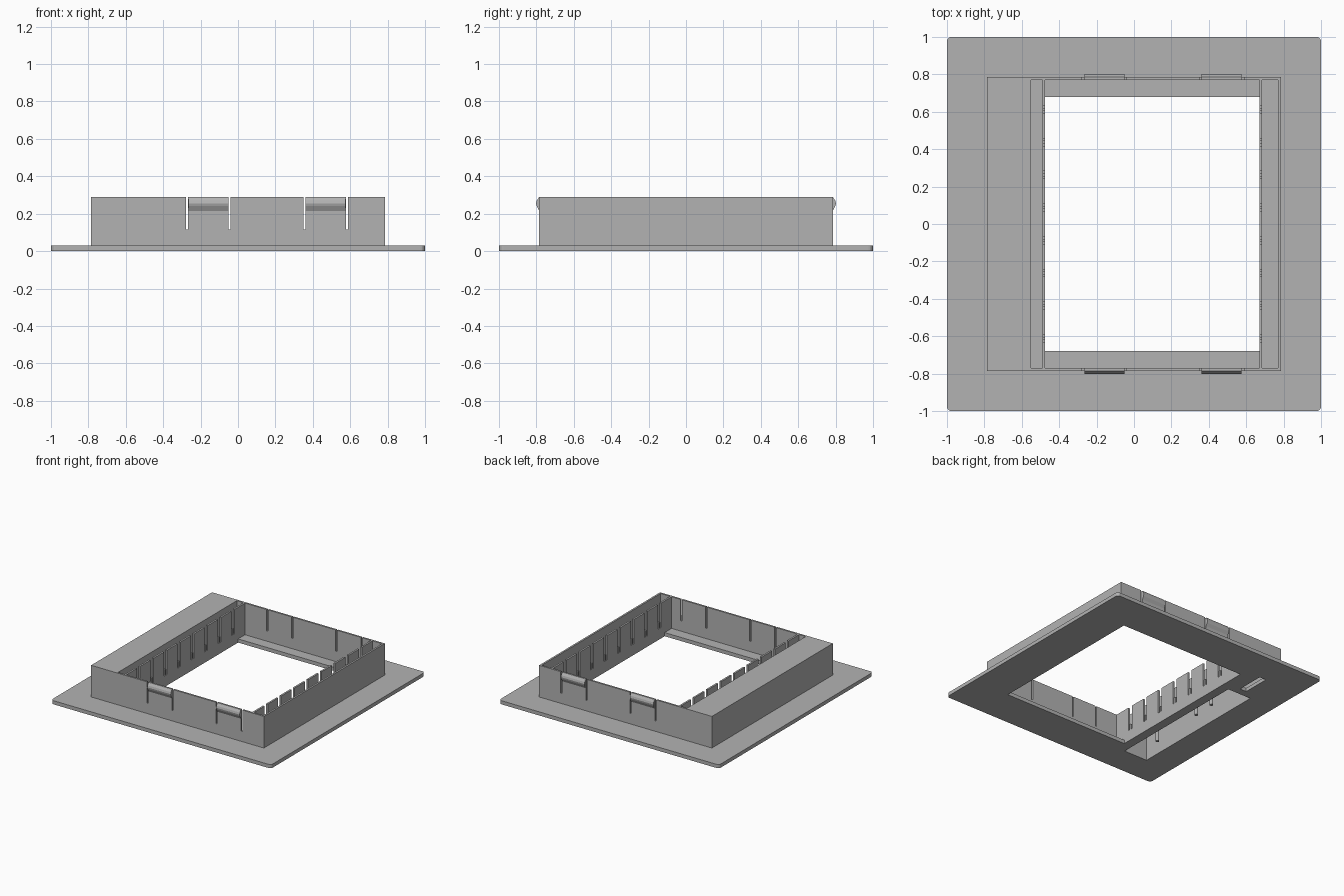
import bpy, bmesh, math

if "Cube" in bpy.data.objects:
    bpy.data.objects.remove(bpy.data.objects["Cube"])

grey = bpy.data.materials.new("warm_grey_plastic")
grey.diffuse_color = (0.45, 0.45, 0.45, 1)
grey.use_nodes = True
grey.node_tree.nodes["Principled BSDF"].inputs["Base Color"].default_value = grey.diffuse_color
BASE, TOP = 0.03, 0.29          # flange thickness, frame height
OUT, INN = 0.785, 0.77          # outer and inner faces of the frame walls


def finish(name, bm):
    bmesh.ops.recalc_face_normals(bm, faces=bm.faces)
    me = bpy.data.meshes.new(name)
    bm.to_mesh(me)
    bm.free()
    me.materials.append(grey)
    ob = bpy.data.objects.new(name, me)
    bpy.context.collection.objects.link(ob)
    return ob


def extrude(name, points, direction):
    """Closed outline of 3D points swept along a vector."""
    bm = bmesh.new()
    face = bm.faces.new([bm.verts.new(p) for p in points])
    new = bmesh.ops.extrude_face_region(bm, geom=[face])["geom"]
    bmesh.ops.translate(bm, vec=direction,
                        verts=[v for v in new if isinstance(v, bmesh.types.BMVert)])
    return finish(name, bm)


def box(name, x0, x1, y0, y1, z0, z1):
    return extrude(name, [(x0, y0, z0), (x1, y0, z0), (x1, y1, z0), (x0, y1, z0)],
                   (0, 0, z1 - z0))


def comb(a, b, notches):
    """Wall outline (along, height) from a to b; notches are lists of points."""
    pts = [(a, BASE), (a, TOP)]
    for n in notches:
        pts += n
    return pts + [(b, TOP), (b, BASE)]


# Flange with rounded corners
outline = []
r = 0.025
for i, (sx, sy) in enumerate([(1, 1), (-1, 1), (-1, -1), (1, -1)]):
    for k in range(5):
        t = math.pi / 2 * (i + k / 4)
        outline.append((sx * (1 - r) + r * math.cos(t), sy * (1 - r) + r * math.sin(t), 0))
flange = extrude("flange", outline, (0, 0, BASE))

# Main opening, pocket opening and small slot through the flange
for x0, x1, y0, y1 in [(-0.475, 0.67, -0.68, 0.68),
                       (-0.765, -0.55, -0.765, 0.45),
                       (-0.675, -0.615, 0.51, 0.74)]:
    cutter = box("cutter", x0, x1, y0, y1, -0.1, 0.1)
    mod = flange.modifiers.new("opening", 'BOOLEAN')
    mod.operation = 'DIFFERENCE'
    mod.solver = 'EXACT'
    mod.object = cutter
    bpy.context.view_layer.objects.active = flange
    bpy.ops.object.modifier_apply(modifier=mod.name)
    bpy.data.objects.remove(cutter)

# Front and back walls with slits either side of the snap tongues
slits = [[(c - 0.006, TOP), (c - 0.006, 0.115), (c + 0.006, 0.115), (c + 0.006, TOP)]
         for c in (-0.273, -0.045, 0.355, 0.583)]
for s, side in ((-1, "front"), (1, "back")):
    extrude(side + "_wall", [(x, s * INN, z) for x, z in comb(-OUT, OUT, slits)],
            (0, s * (OUT - INN), 0))
    # Snap ridges
    for n, c in enumerate((-0.157, 0.469)):
        prof = [(OUT, 0.215), (0.798, 0.24), (0.802, 0.255), (0.798, 0.27), (OUT, TOP)]
        extrude(f"{side}_snap_ridge_{n + 1}",
                [(c - 0.107, s * y, z) for y, z in prof], (0.214, 0, 0))

# Side walls
box("right_wall", INN, OUT, -INN, INN, BASE, TOP)
box("left_wall", -OUT, -INN, -INN, INN, BASE, TOP)

# Covered pocket on the left
box("pocket_cover", -INN, -0.55, -INN, INN, TOP - 0.015, TOP)
box("pocket_wall", -0.565, -0.55, -INN, INN, BASE, TOP - 0.015)

# Slotted inner walls, each notch holding a short finger
notches = []
for i in range(8):
    c = -0.612 + i * 0.175
    notches.append([(c - 0.02, TOP), (c - 0.02, 0.09), (c - 0.008, 0.09), (c - 0.008, 0.14),
                    (c + 0.008, 0.14), (c + 0.008, 0.09), (c + 0.02, 0.09), (c + 0.02, TOP)])
for name, x in (("left_slotted_wall", -0.49), ("right_slotted_wall", 0.67)):
    extrude(name, [(x, y, z) for y, z in comb(-INN, INN, notches)], (0.015, 0, 0))

# Slim posts under the pocket cover
for i, (x, y) in enumerate([(-0.70, -0.56), (-0.67, -0.07), (-0.66, 0.12)]):
    ring = [(x + 0.014 * math.cos(k * math.pi / 6), y + 0.014 * math.sin(k * math.pi / 6), 0.05)
            for k in range(12)]
    extrude(f"pocket_post_{i + 1}", ring, (0, 0, TOP - 0.015 - 0.05))
